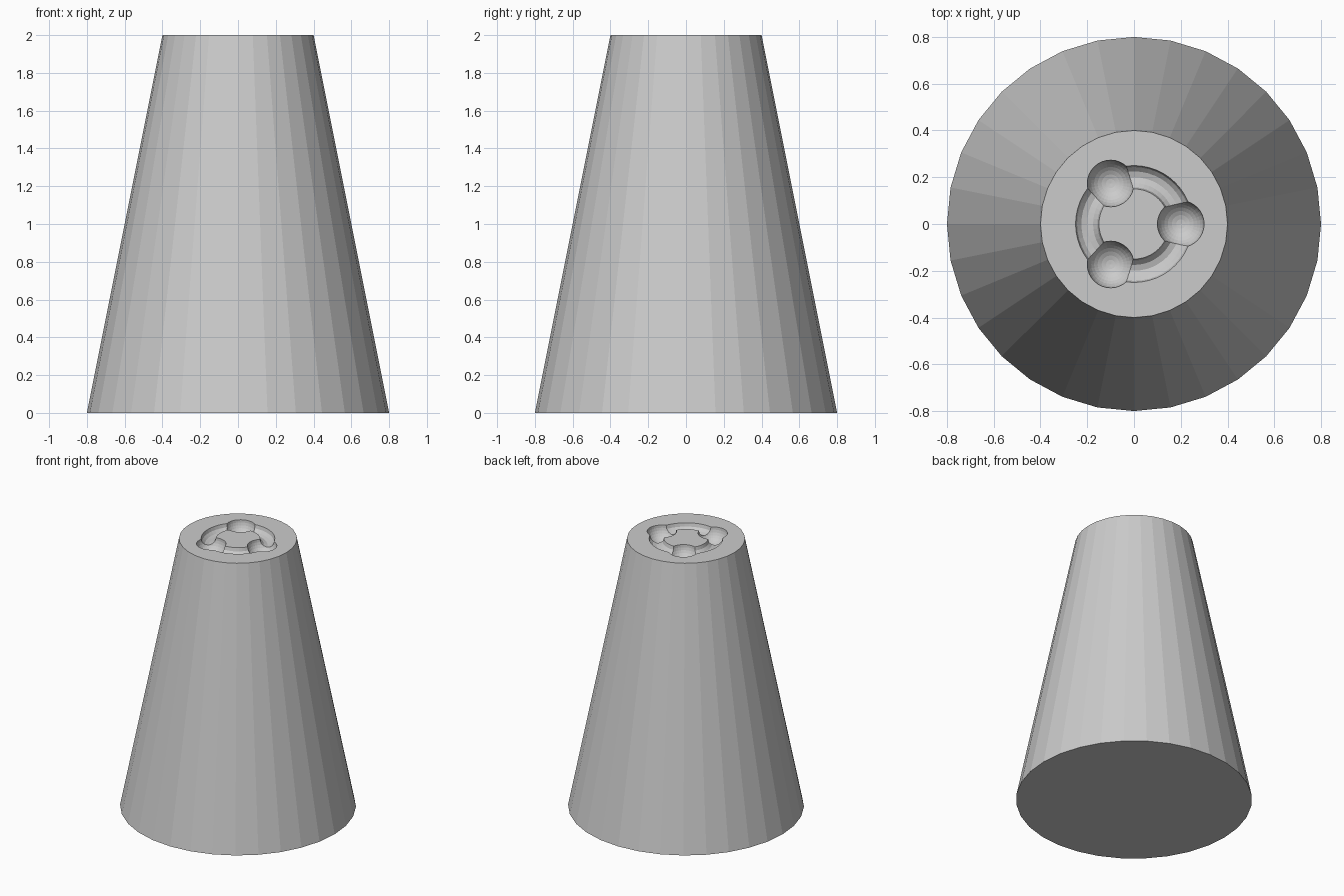
import bpy
from math import cos, sin, tau

if "Cube" in bpy.data.objects:
    bpy.data.objects.remove(bpy.data.objects["Cube"])

TOP = 2.0

# Tapered body
bpy.ops.mesh.primitive_cone_add(vertices=32, radius1=0.8, radius2=0.4,
                                depth=TOP, location=(0, 0, TOP / 2))
body = bpy.context.object
body.name = "tapered_body"


def carve(name):
    """Cut the active object out of the body, then remove the cutter."""
    cutter = bpy.context.object
    cutter.name = name
    cutter.hide_render = True
    mod = body.modifiers.new(name, 'BOOLEAN')
    mod.operation = 'DIFFERENCE'
    mod.solver = 'EXACT'
    mod.object = cutter
    bpy.context.view_layer.objects.active = body
    bpy.ops.object.modifier_apply(modifier=mod.name)
    bpy.data.objects.remove(cutter, do_unlink=True)


# Ring groove in the top face
bpy.ops.mesh.primitive_torus_add(major_radius=0.2, minor_radius=0.05,
                                 major_segments=48, minor_segments=12,
                                 location=(0, 0, TOP))
carve("ring_groove_cutter")

# Three round dimples spaced along the groove
for i in range(3):
    a = tau * i / 3
    bpy.ops.mesh.primitive_uv_sphere_add(segments=32, ring_count=16, radius=0.1,
                                         location=(0.2 * cos(a), 0.2 * sin(a), TOP))
    carve(f"dimple_cutter_{i + 1}")
